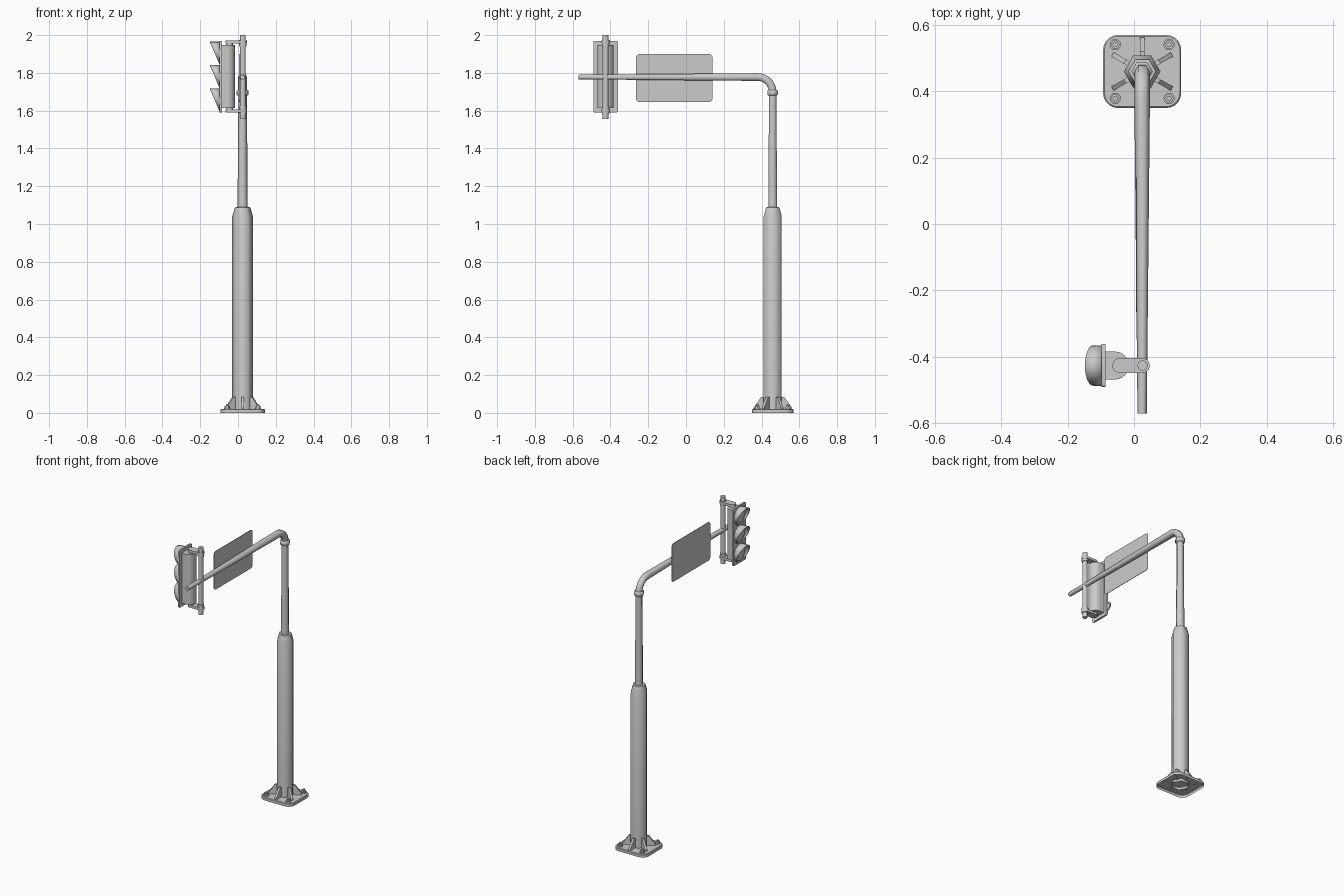
import bpy, bmesh, math
from mathutils import Vector, Matrix

if "Cube" in bpy.data.objects:
    bpy.data.objects.remove(bpy.data.objects["Cube"])

PX, PY = 0.0245, 0.459      # pole axis
LY, LZ = -0.426, 1.78       # signal head centre
HEX = math.radians(65)      # smooths across the hexagonal pole sides
TURN = Matrix.Rotation(-math.pi / 2, 4, 'Y')   # local +z -> world -x


def finish(name, bm, loc=(0, 0, 0), rot=None, angle=math.radians(35)):
    bmesh.ops.recalc_face_normals(bm, faces=bm.faces)
    me = bpy.data.meshes.new(name)
    bm.to_mesh(me)
    bm.free()
    ob = bpy.data.objects.new(name, me)
    bpy.context.collection.objects.link(ob)
    ob.matrix_world = Matrix.Translation(loc) @ (rot or Matrix())
    bpy.ops.object.select_all(action='DESELECT')
    ob.select_set(True)
    bpy.context.view_layer.objects.active = ob
    bpy.ops.object.shade_smooth_by_angle(angle=angle)
    return ob


def skin(rings, caps=(True, True)):
    """Join equal-sized rings of points into a tube."""
    bm = bmesh.new()
    vs = [[bm.verts.new(p) for p in r] for r in rings]
    n = len(vs[0])
    for a, b in zip(vs, vs[1:]):
        for i in range(n):
            j = (i + 1) % n
            bm.faces.new((a[i], a[j], b[j], b[i]))
    if caps[0]:
        bm.faces.new(vs[0])
    if caps[1]:
        bm.faces.new(vs[-1])
    return bm


def lathe(name, profile, sides, loc, rot=None, caps=(True, True), angle=math.radians(35)):
    rings = [[(r * math.cos(math.tau * i / sides), r * math.sin(math.tau * i / sides), z)
              for i in range(sides)] for r, z in profile]
    return finish(name, skin(rings, caps), loc, rot, angle)


def rounded(w, d, r, seg=5):
    """Rounded rectangle outline."""
    pts = []
    for k, (sx, sy) in enumerate(((1, 1), (-1, 1), (-1, -1), (1, -1))):
        for i in range(seg + 1):
            a = math.pi / 2 * (k + i / seg)
            pts.append((sx * (w / 2 - r) + r * math.cos(a), sy * (d / 2 - r) + r * math.sin(a)))
    return pts


def prism(name, outline, z0, z1, loc, rot=None, caps=(True, True)):
    return finish(name, skin([[(x, y, z) for x, y in outline] for z in (z0, z1)], caps), loc, rot)


# Base plate, an open-bottomed shell with a chamfered top edge
rings = [[(x, y, z) for x, y in rounded(0.235 - 2 * e, 0.22 - 2 * e, 0.045 - e)]
         for e, z in ((0, 0), (0, 0.017), (0.004, 0.021))]
finish("base_plate", skin(rings, (False, True)), (PX, PY, 0))

# Gusset fins against each flat of the pole
for i in range(6):
    fin = [(0.045, 0.018), (0.103, 0.018), (0.103, 0.026), (0.06, 0.085), (0.045, 0.085)]
    rings = [[(x, t, z) for x, z in fin] for t in (-0.007, 0.007)]
    finish(f"base_fin_{i + 1}", skin(rings), (PX, PY, 0),
           Matrix.Rotation(math.radians(30 + 60 * i), 4, 'Z'))

# Anchor bolts with washers and nuts
for i, (sx, sy) in enumerate(((1, 1), (-1, 1), (-1, -1), (1, -1))):
    at = (PX + sx * 0.081, PY + sy * 0.081, 0)
    lathe(f"washer_{i + 1}", [(0.017, 0.02), (0.017, 0.026)], 12, at)
    lathe(f"nut_{i + 1}", [(0.014, 0.026), (0.014, 0.036)], 6, at)
    lathe(f"bolt_{i + 1}", [(0.008, 0.03), (0.008, 0.044)], 8, at)

# Hexagonal pole: thick lower post, tapered shoulder, thin upper post, collar
lathe("lower_post", [(0.055, 0.004), (0.055, 1.04), (0.041, 1.088), (0.024, 1.09)], 6,
      (PX, PY, 0), caps=(False, True), angle=HEX)
lathe("upper_post", [(0.027, 1.08), (0.0225, 1.70)], 6, (PX, PY, 0), angle=HEX)
lathe("arm_collar", [(0.026, 1.68), (0.032, 1.686), (0.032, 1.704), (0.026, 1.71)], 6,
      (PX, PY, 0), angle=HEX)

# Arm: quarter bend, then a long taper
R = 0.08
path = [(PY - R + R * math.cos(a), 1.778 - R + R * math.sin(a), a, 0.0235)
        for a in (math.pi / 2 * i / 7 for i in range(8))]
path.append((-0.57, 1.778, math.pi / 2, 0.014))
rings = []
for y, z, a, r in path:
    out = Vector((0, math.cos(a), math.sin(a)))
    rings.append([Vector((PX, y, z)) + Vector((r * math.cos(t), 0, 0)) + out * r * math.sin(t)
                  for t in (math.tau * i / 6 for i in range(6))])
finish("arm", skin(rings), angle=HEX)

# Sign panel on the -x side of the arm
prism("sign_panel", rounded(0.255, 0.405, 0.02), 0, 0.003, (0.0095, -0.0625, 1.7725), TURN)

# Hanger post with brackets
lathe("hanger_post", [(0.0155, 1.555), (0.0155, 2.0)], 12, (PX + 0.001, LY, 0))
for tag, s in (("upper", 1), ("lower", -1)):
    zc = LZ + s * 0.183
    prism(f"{tag}_bracket", rounded(0.112, 0.045, 0.0224), -0.008, 0.008, (-0.009, LY, zc))
    lathe(f"{tag}_bracket_clamp", [(0.02, -0.018), (0.02, 0.018)], 12,
          (PX + 0.001, LY, zc - s * 0.006))
    lathe(f"{tag}_bracket_boss", [(0.018, -0.01), (0.018, 0.01)], 12,
          (-0.045, LY, zc - s * 0.012))

# Signal housing with a rounded back, and its backplate
body = [(-0.09, -0.042)] + [(-0.056 + 0.04 * math.cos(a), 0.042 * math.sin(a))
        for a in (math.pi * (i / 12 - 0.5) for i in range(13))] + [(-0.09, 0.042)]
prism("signal_housing", body, -0.167, 0.167, (0, LY, LZ))
prism("signal_backplate", rounded(0.38, 0.13, 0.008, 3), 0, 0.012, (-0.086, LY, LZ), TURN)

# Three lamps with obliquely cut visors
for i, name in enumerate(("top", "middle", "bottom")):
    at = (-0.096, LY, LZ + 0.124 * (1 - i))
    lathe(f"{name}_lens", [(0.05, 0), (0.047, 0.005), (0.034, 0.011), (0.017, 0.014), (0.002, 0.015)],
          20, at, TURN)
    ang = [math.tau * k / 24 for k in range(24)]
    r = 0.061
    back = [(0.002, r * math.cos(a), r * math.sin(a)) for a in ang]
    front = [(-0.002 - 0.05 * (1 + math.sin(a)) / 2, r * math.cos(a), r * math.sin(a)) for a in ang]
    visor = finish(f"{name}_visor", skin([back, front], (False, False)), at)
    mod = visor.modifiers.new("thickness", 'SOLIDIFY')
    mod.thickness = 0.004
    mod.offset = -1
